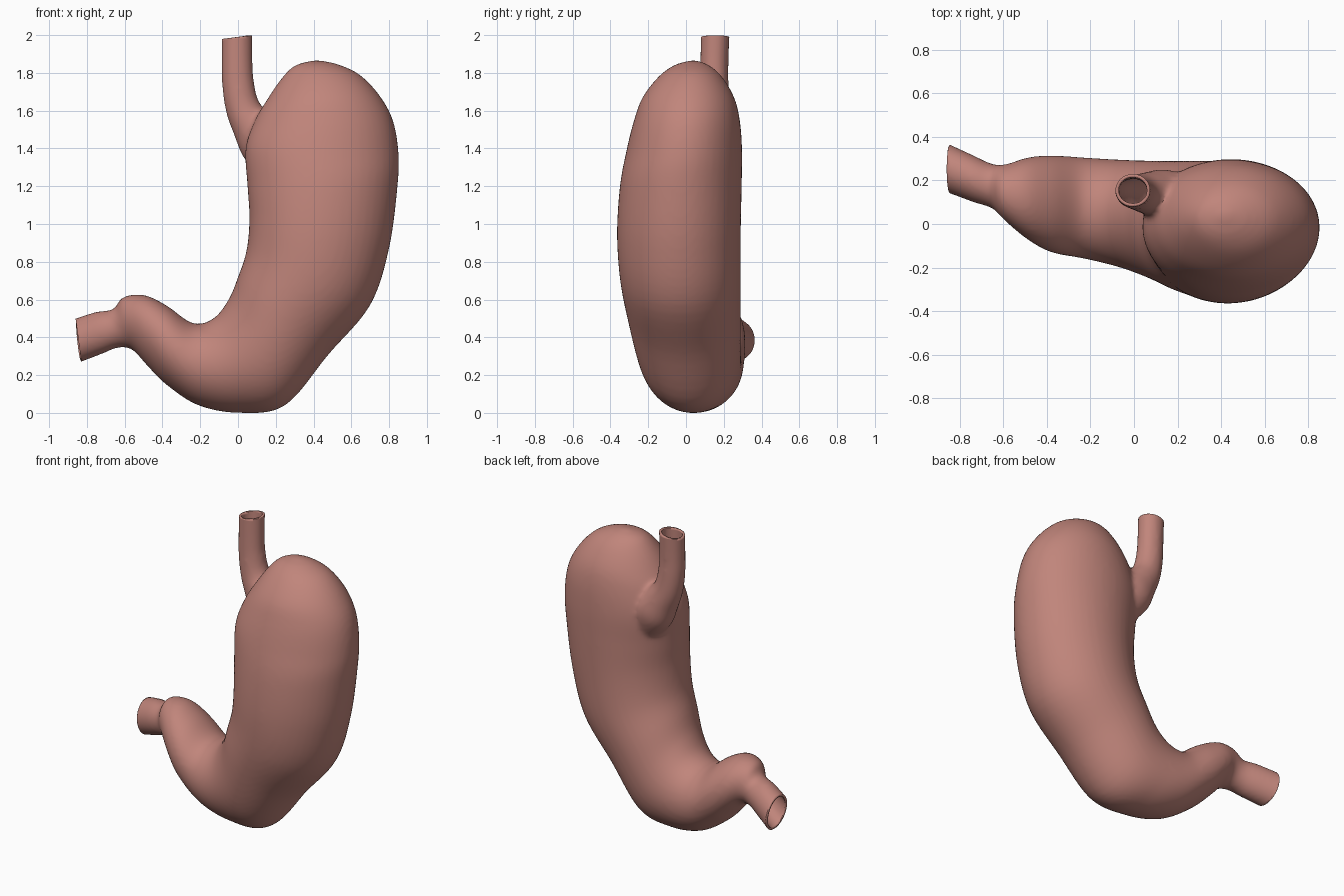
import bpy, bmesh, math
from mathutils import Vector

cube = bpy.data.objects.get("Cube")
if cube:
    bpy.data.objects.remove(cube)

flesh = bpy.data.materials.new("flesh_pink")
flesh.use_nodes = True
colour = (0.53, 0.235, 0.198, 1)
flesh.diffuse_color = colour
flesh.node_tree.nodes["Principled BSDF"].inputs["Base Color"].default_value = colour

SIDES = 48
STEPS = 6


def spline(rows):
    """Catmull-Rom through rows of numbers."""
    rows = [Vector(r) for r in rows]
    out = []
    for i in range(len(rows) - 1):
        p0, p1 = rows[max(i - 1, 0)], rows[i]
        p2, p3 = rows[i + 1], rows[min(i + 2, len(rows) - 1)]
        for k in range(STEPS):
            t = k / STEPS
            out.append(0.5 * (2 * p1 + (p2 - p0) * t
                              + (2 * p0 - 5 * p1 + 4 * p2 - p3) * t * t
                              + (3 * p1 - p0 - 3 * p2 + p3) * t ** 3))
    return out + [rows[-1]]


def loft(bm, sections):
    """Closed skin over ellipses: inner x, z, outer x, z, front y, back y."""
    rings = []
    for ix, iz, ox, oz, front, back in spline(sections):
        mid = Vector(((ix + ox) / 2, (front + back) / 2, (iz + oz) / 2))
        across = Vector(((ox - ix) / 2, 0, (oz - iz) / 2))
        deep = Vector((0, (back - front) / 2, 0))
        angles = [math.tau * k / SIDES for k in range(SIDES)]
        rings.append([bm.verts.new(mid + across * math.cos(a) + deep * math.sin(a))
                      for a in angles])
    faces = [bm.faces.new(rings[0]), bm.faces.new(rings[-1])]
    for a, b in zip(rings, rings[1:]):
        for k in range(SIDES):
            n = (k + 1) % SIDES
            faces.append(bm.faces.new((a[k], a[n], b[n], b[k])))
    bmesh.ops.recalc_face_normals(bm, faces=faces)


# Outlet duct, antrum, body and fundus
body = [
    (-0.93, 0.475, -0.90, 0.24, 0.16, 0.40),
    (-0.86, 0.50, -0.83, 0.27, 0.14, 0.365),
    (-0.75, 0.535, -0.725, 0.31, 0.10, 0.315),
    (-0.66, 0.55, -0.635, 0.345, 0.07, 0.275),
    (-0.61, 0.612, -0.56, 0.335, 0.01, 0.275),
    (-0.50, 0.625, -0.48, 0.25, -0.07, 0.305),
    (-0.38, 0.57, -0.38, 0.15, -0.13, 0.315),
    (-0.24, 0.475, -0.21, 0.04, -0.16, 0.305),
    (-0.13, 0.50, 0.01, 0.0, -0.20, 0.295),
    (-0.05, 0.60, 0.25, 0.04, -0.255, 0.29),
    (0.0, 0.72, 0.48, 0.31, -0.31, 0.29),
    (0.045, 0.86, 0.70, 0.57, -0.35, 0.29),
    (0.06, 1.03, 0.80, 0.87, -0.365, 0.29),
    (0.05, 1.20, 0.845, 1.20, -0.35, 0.295),
    (0.04, 1.40, 0.85, 1.38, -0.315, 0.297),
    (0.09, 1.55, 0.82, 1.55, -0.275, 0.285),
    (0.155, 1.66, 0.75, 1.68, -0.23, 0.255),
    (0.23, 1.77, 0.645, 1.79, -0.145, 0.19),
    (0.30, 1.838, 0.53, 1.845, -0.06, 0.12),
    (0.40, 1.867, 0.43, 1.867, 0.03, 0.05),
]

# Gullet, running down into the body
gullet = [
    (-0.086, 2.06, 0.076, 2.08, 0.08, 0.235),
    (-0.086, 1.85, 0.077, 1.87, 0.075, 0.225),
    (-0.082, 1.71, 0.085, 1.75, 0.07, 0.225),
    (-0.06, 1.58, 0.11, 1.65, 0.06, 0.23),
    (-0.02, 1.47, 0.17, 1.58, 0.04, 0.24),
    (0.03, 1.35, 0.25, 1.50, 0.02, 0.25),
    (0.12, 1.25, 0.32, 1.40, 0.03, 0.22),
]

bm = bmesh.new()
loft(bm, body)
loft(bm, gullet)
mesh = bpy.data.meshes.new("stomach")
bm.to_mesh(mesh)
bm.free()
stomach = bpy.data.objects.new("stomach", mesh)
bpy.context.collection.objects.link(stomach)

# Merge into one skin with a soft fillet at the junction
remesh = stomach.modifiers.new("merge", 'REMESH')
remesh.mode = 'VOXEL'
remesh.voxel_size = 0.014
smooth = stomach.modifiers.new("soften", 'SMOOTH')
smooth.factor = 0.5
smooth.iterations = 10
graph = bpy.context.evaluated_depsgraph_get()
skin = bpy.data.meshes.new_from_object(stomach.evaluated_get(graph))
stomach.modifiers.clear()
stomach.data = skin

# Cut both tubes open
bm = bmesh.new()
bm.from_mesh(skin)
for point, normal in (((0, 0, 1.99), (-0.12, 0, 1)),
                      ((-0.845, 0, 0.385), (-1, 0, -0.13))):
    bmesh.ops.bisect_plane(bm, geom=bm.verts[:] + bm.edges[:] + bm.faces[:],
                           plane_co=point, plane_no=normal, clear_outer=True)
bm.to_mesh(skin)
bm.free()

# Thin wall, giving a rim at each opening
wall = stomach.modifiers.new("wall", 'SOLIDIFY')
wall.thickness = 0.015
wall.offset = -1

skin.materials.clear()
skin.materials.append(flesh)
bpy.context.view_layer.objects.active = stomach
stomach.select_set(True)
bpy.ops.object.shade_smooth_by_angle(angle=math.radians(50))
